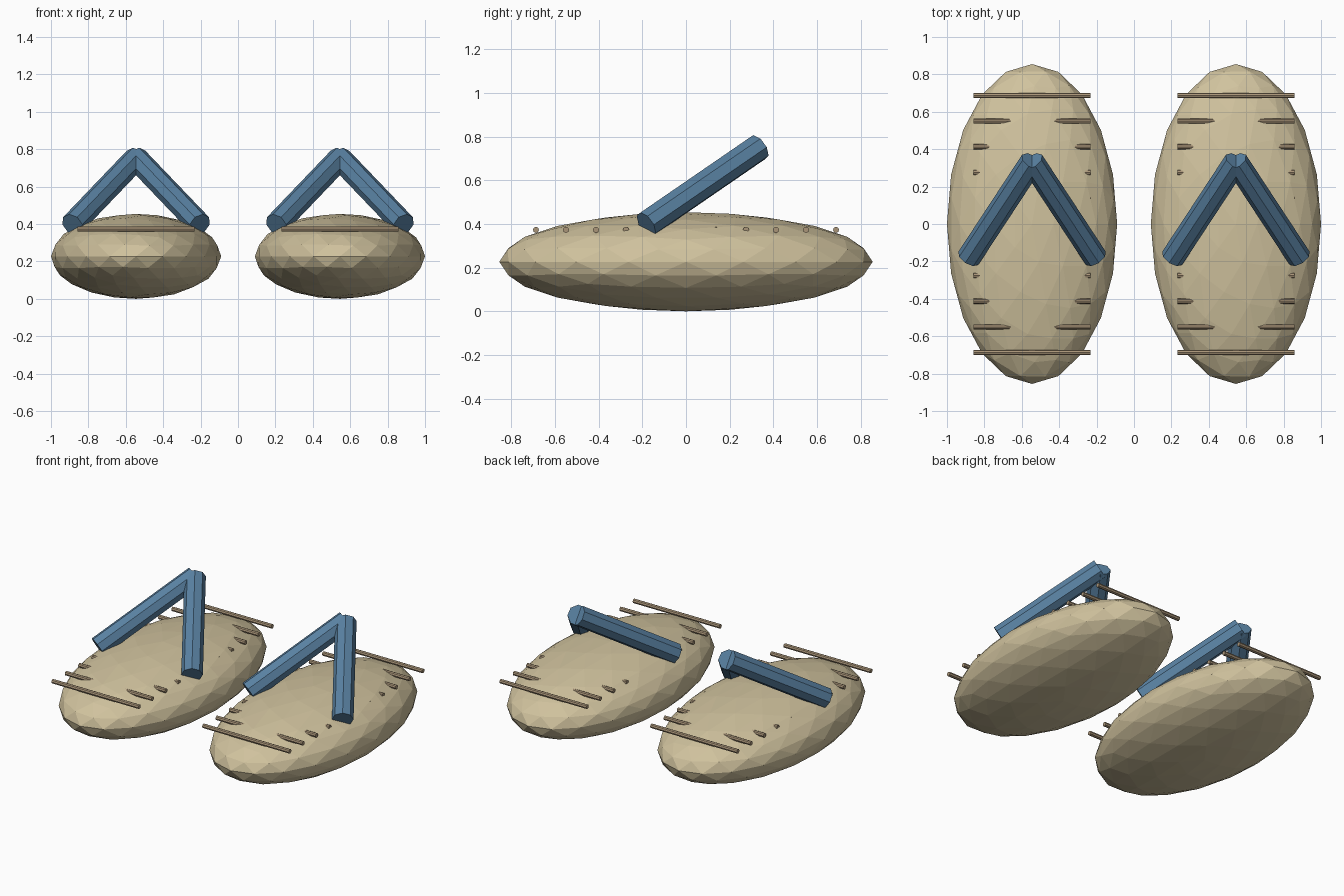
import bpy
from mathutils import Vector

if "Cube" in bpy.data.objects:
    bpy.data.objects.remove(bpy.data.objects["Cube"])


def material(name, rgb):
    m = bpy.data.materials.new(name)
    m.diffuse_color = (*rgb, 1)
    m.use_nodes = True
    m.node_tree.nodes["Principled BSDF"].inputs["Base Color"].default_value = m.diffuse_color
    return m


STRAW = material("straw", (0.63, 0.54, 0.34))
CORD = material("cord", (0.40, 0.30, 0.19))
BLUE = material("blue_cloth", (0.10, 0.22, 0.36))


def rod(name, a, b, radius, sides, mat):
    a, b = Vector(a), Vector(b)
    d = b - a
    bpy.ops.mesh.primitive_cylinder_add(vertices=sides, radius=radius,
                                        depth=d.length, location=(a + b) / 2)
    o = bpy.context.object
    o.name = name
    o.rotation_euler = d.to_track_quat('Z', 'Y').to_euler()
    o.data.materials.append(mat)


for side, cx in (("left", -0.545), ("right", 0.545)):
    # Faceted oval sole
    bpy.ops.mesh.primitive_ico_sphere_add(subdivisions=3, radius=1, location=(cx, 0, 0.227))
    sole = bpy.context.object
    sole.name = side + "_sole"
    sole.scale = (0.455, 0.855, 0.227)
    sole.data.materials.append(STRAW)

    # Woven cross cords, partly sunk in the sole
    for i in range(1, 6):
        for s in (-1, 1):
            y = s * 0.1375 * i
            rod(side + "_weave_cord", (cx - 0.313, y, 0.373), (cx + 0.313, y, 0.373),
                0.014, 8, CORD)

    # V-shaped thong straps
    for s in (-1, 1):
        rod(side + "_strap", (cx + s * 0.34, -0.182, 0.397), (cx, 0.335, 0.752),
            0.064, 8, BLUE)
